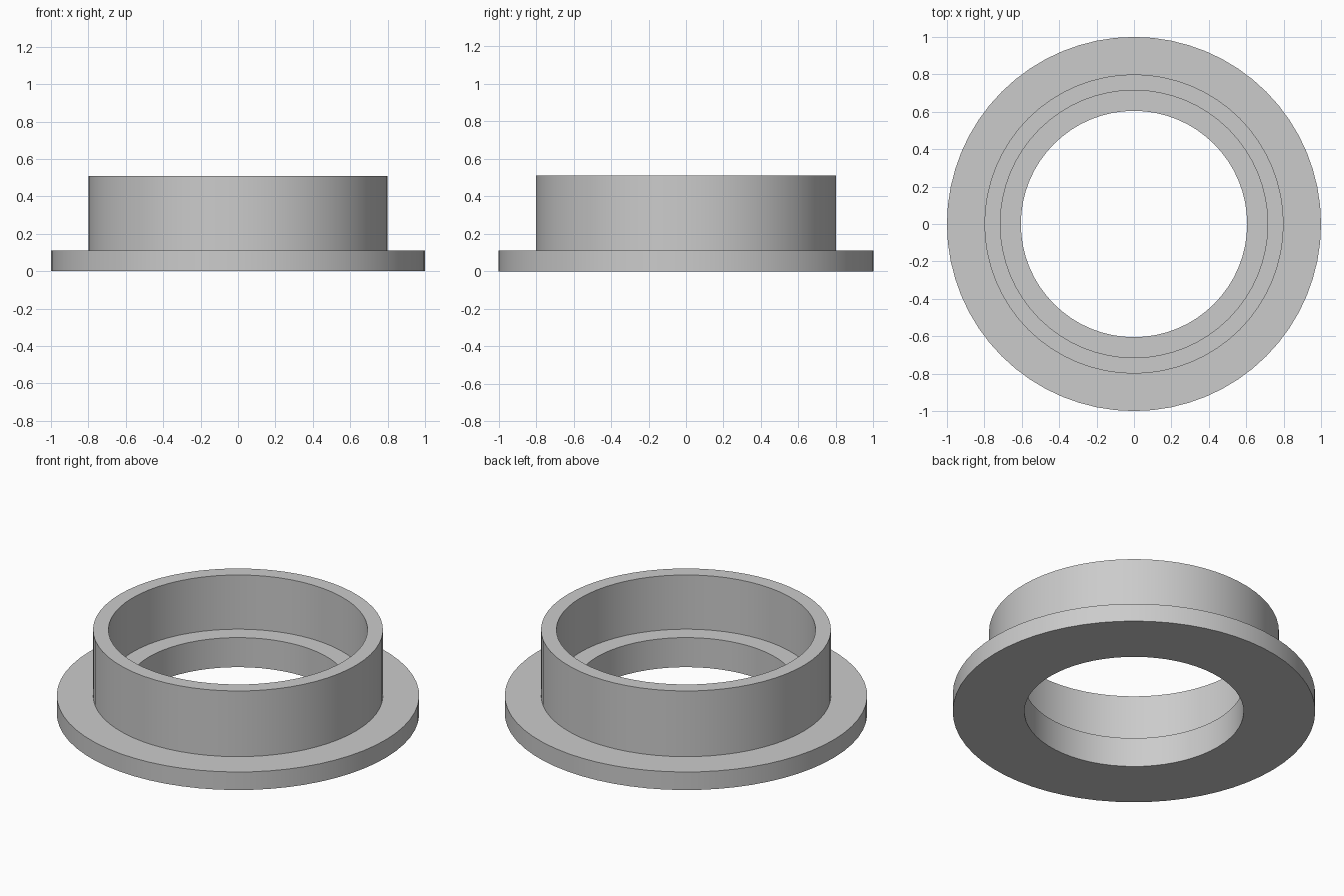
import bpy
import bmesh
import math

cube = bpy.data.objects.get("Cube")
if cube:
    bpy.data.objects.remove(cube, do_unlink=True)

SEGMENTS = 64

# Plain grey material
grey = bpy.data.materials.new("plain_grey")
grey.use_nodes = True
colour = (0.6, 0.6, 0.6, 1.0)
grey.diffuse_color = colour
grey.node_tree.nodes["Principled BSDF"].inputs["Base Color"].default_value = colour


def lathe(name, profile, material):
    """Spin a closed (radius, height) profile around z."""
    bm = bmesh.new()
    rings = []
    for i in range(SEGMENTS):
        a = 2 * math.pi * i / SEGMENTS
        rings.append([bm.verts.new((r * math.cos(a), r * math.sin(a), z))
                      for r, z in profile])
    n = len(profile)
    for i, ring in enumerate(rings):
        following = rings[(i + 1) % SEGMENTS]
        for j in range(n):
            k = (j + 1) % n
            bm.faces.new((ring[j], following[j], following[k], ring[k]))
    bmesh.ops.recalc_face_normals(bm, faces=bm.faces)
    mesh = bpy.data.meshes.new(name)
    bm.to_mesh(mesh)
    bm.free()
    mesh.materials.append(material)
    obj = bpy.data.objects.new(name, mesh)
    bpy.context.collection.objects.link(obj)
    return obj


# Cross-section: wide base flange, upright collar, stepped bore
bore, seat, collar, flange = 0.605, 0.715, 0.8, 1.0
flange_top, ledge, top = 0.11, 0.18, 0.51
bushing = lathe("flanged_bushing", [
    (bore, 0), (flange, 0), (flange, flange_top), (collar, flange_top),
    (collar, top), (seat, top), (seat, ledge), (bore, ledge)], grey)

# Smooth walls with crisp rims
bpy.ops.object.select_all(action="DESELECT")
bushing.select_set(True)
bpy.context.view_layer.objects.active = bushing
bpy.ops.object.shade_smooth_by_angle(angle=math.radians(30))
